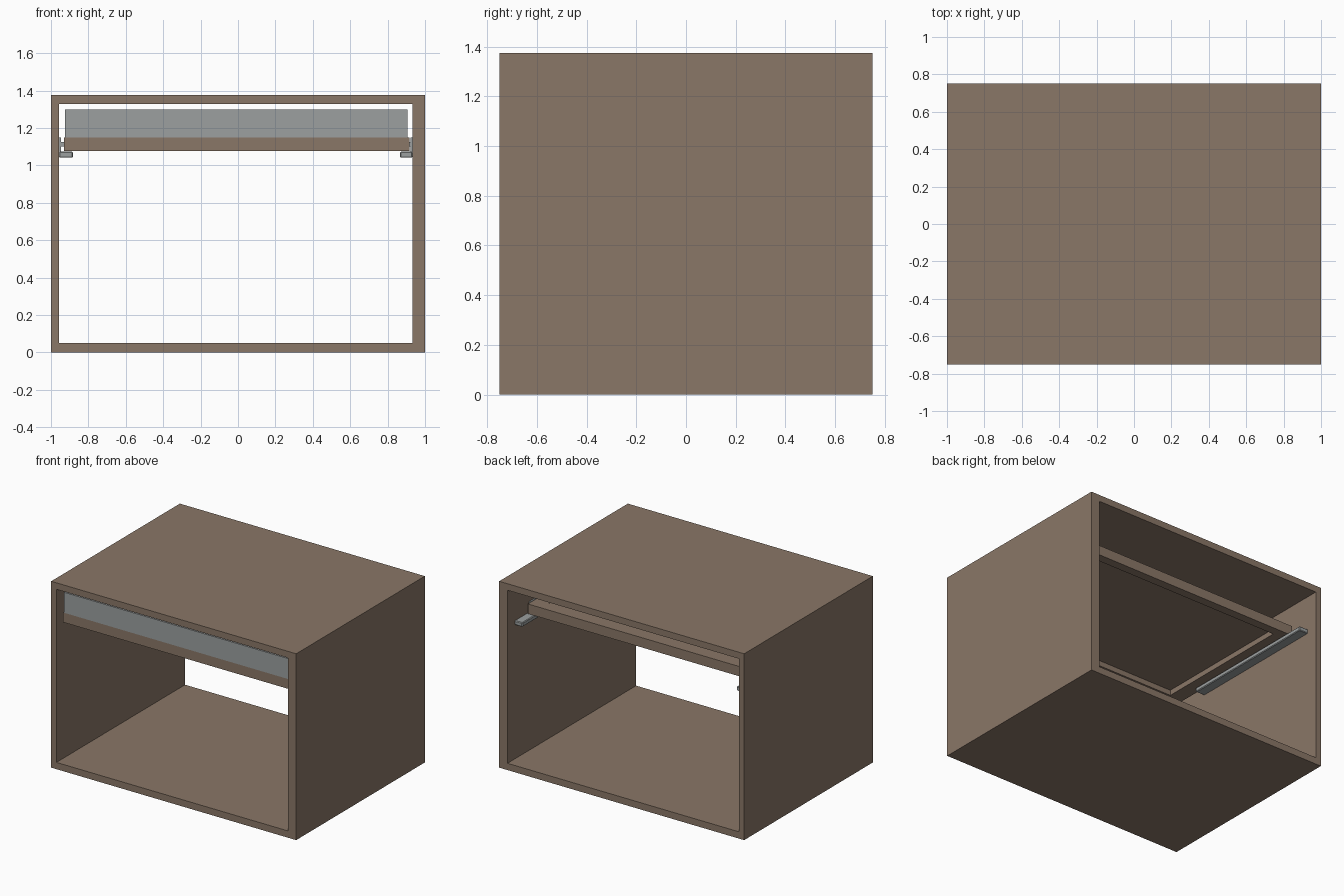
import bpy, bmesh
from mathutils import Vector

if "Cube" in bpy.data.objects:
    bpy.data.objects.remove(bpy.data.objects["Cube"])


def material(name, rgb):
    m = bpy.data.materials.new(name)
    m.diffuse_color = (*rgb, 1)
    m.use_nodes = True
    m.node_tree.nodes["Principled BSDF"].inputs["Base Color"].default_value = m.diffuse_color
    return m


brown = material("brown wood", (0.254, 0.184, 0.136))
grey = material("grey metal", (0.333, 0.352, 0.352))


def finish(name, bm, mat):
    bmesh.ops.recalc_face_normals(bm, faces=bm.faces)
    me = bpy.data.meshes.new(name)
    bm.to_mesh(me)
    bm.free()
    me.materials.append(mat)
    ob = bpy.data.objects.new(name, me)
    bpy.context.collection.objects.link(ob)
    return ob


def box(name, x, y, z, mat):
    """Block spanning the given ranges."""
    bm = bmesh.new()
    bmesh.ops.create_cube(bm, size=1)
    for v in bm.verts:
        v.co = Vector([(a + b) / 2 + c * (b - a)
                       for c, (a, b) in zip(v.co, (x, y, z))])
    return finish(name, bm, mat)


def ring(name, outer, inner, depth, place, mat):
    """Rectangular frame (u0, u1, v0, v1) extruded over depth; place maps u, v, d to a point."""
    bm = bmesh.new()

    def loop(r, d):
        u0, u1, v0, v1 = r
        return [bm.verts.new(place(u, v, d))
                for u, v in ((u0, v0), (u1, v0), (u1, v1), (u0, v1))]

    loops = [loop(outer, depth[0]), loop(outer, depth[1]),
             loop(inner, depth[1]), loop(inner, depth[0])]
    for a, b in zip(loops, loops[1:] + loops[:1]):
        for i in range(4):
            j = (i + 1) % 4
            bm.faces.new((a[i], a[j], b[j], b[i]))
    return finish(name, bm, mat)


# Cabinet shell, open at front and back
ring("cabinet_shell", (-1, 1, 0, 1.375), (-0.957, 0.932, 0.05, 1.327),
     (-0.75, 0.75), lambda u, v, d: (u, d, v), brown)

# Pull-out tray: frame with a recessed underside
ring("tray_frame", (-0.93, 0.916, -0.71, 0.535), (-0.82, 0.806, -0.60, 0.47),
     (1.076, 1.148), lambda u, v, d: (u, v, d), brown)
box("tray_panel", (-0.82, 0.806), (-0.60, 0.47), (1.115, 1.147), brown)

# Metal fascia standing on the front of the tray
box("front_fascia", (-0.925, 0.907), (-0.71, -0.68), (1.148, 1.299), grey)

# Slide rails on both side walls
for side, wall, s in (("left", -0.957, 1), ("right", 0.932, -1)):
    def span(a, b):
        return tuple(sorted((wall + s * a, wall + s * b)))

    rail = box(side + "_rail", span(0, 0.075 if s > 0 else 0.065),
               (-0.41, 0.67), (1.041, 1.073), grey)
    bevel = rail.modifiers.new("soft edges", 'BEVEL')
    bevel.width = 0.005
    bevel.segments = 1
    box(side + "_rail_bracket", span(0, 0.011), (-0.40, 0.50), (1.073, 1.148), grey)
    box(side + "_runner", span(0.011, 0.027 if s > 0 else 0.016),
        (-0.40, 0.50), (1.10, 1.125), grey)
